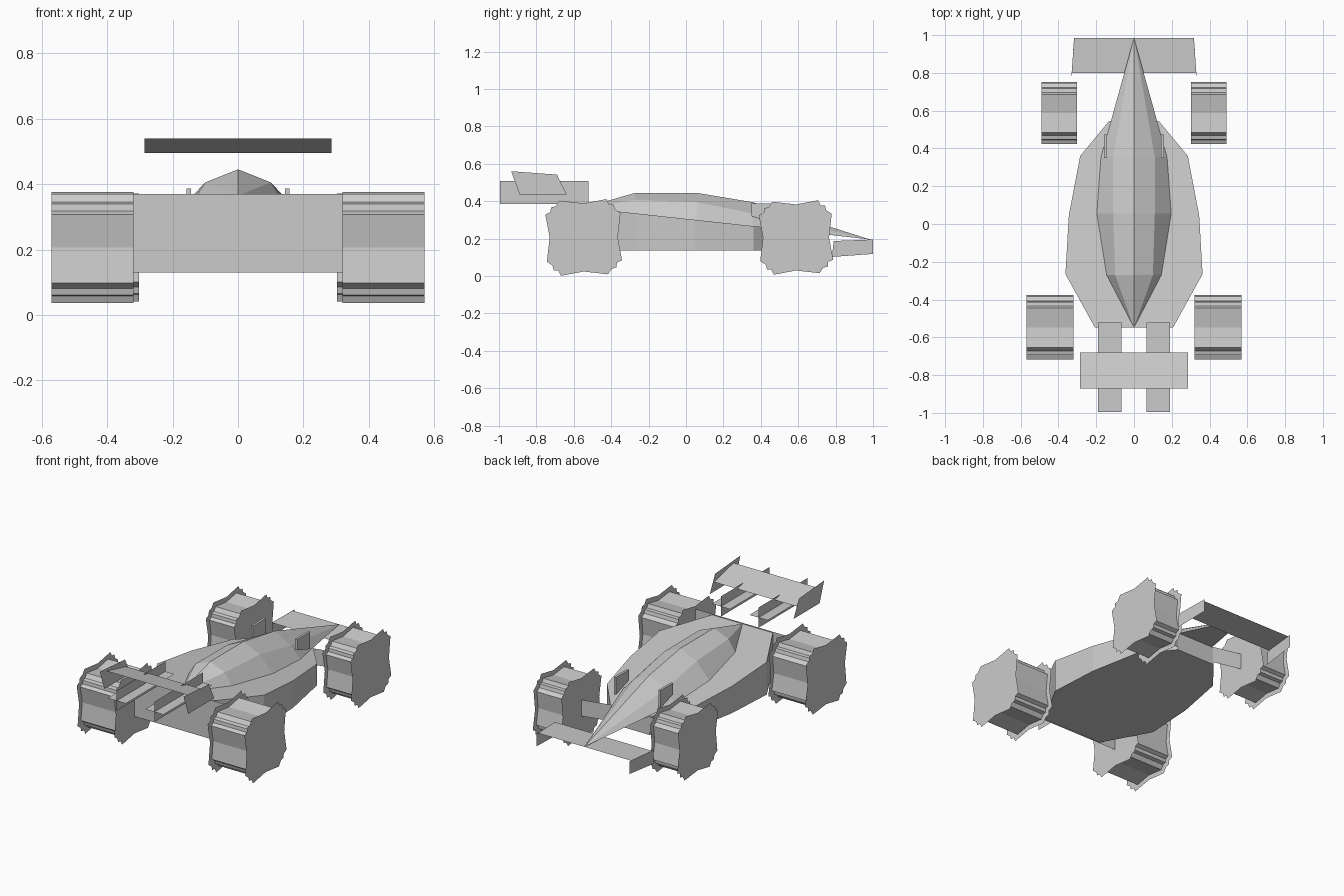
import bpy
import bmesh
from mathutils import Vector

cube = bpy.data.objects.get("Cube")
if cube:
    bpy.data.objects.remove(cube, do_unlink=True)

grey = bpy.data.materials.new("light grey")
grey.use_nodes = True
grey.diffuse_color = (0.6, 0.6, 0.6, 1)
bsdf = next(n for n in grey.node_tree.nodes if n.type == 'BSDF_PRINCIPLED')
bsdf.inputs["Base Color"].default_value = (0.6, 0.6, 0.6, 1)


def finish(bm, name, closed=True):
    if closed:
        bmesh.ops.recalc_face_normals(bm, faces=bm.faces)
    mesh = bpy.data.meshes.new(name)
    bm.to_mesh(mesh)
    bm.free()
    mesh.materials.append(grey)
    obj = bpy.data.objects.new(name, mesh)
    bpy.context.collection.objects.link(obj)
    return obj


def face(bm, points):
    return bm.faces.new([bm.verts.new(p) for p in points])


def sheet(name, *panels):
    """Thin flat panels, each given by its corner points."""
    bm = bmesh.new()
    for points in panels:
        face(bm, points)
    return finish(bm, name, closed=False)


def bridge(bm, a, b):
    n = len(a)
    for i in range(n):
        bm.faces.new((a[i], a[(i + 1) % n], b[(i + 1) % n], b[i]))


def deck_z(y):
    return 0.365 - 0.108 * (y + 0.55)


# Lower hull: vertical walls between a flat floor and a sloping deck
half = [(0.207, -0.548), (0.363, -0.265), (0.345, 0.045), (0.285, 0.36), (0.132, 0.545)]
plan = half + [(-x, y) for x, y in reversed(half)]
bm = bmesh.new()
floor = [bm.verts.new((x, y, 0.135)) for x, y in plan]
deck = [bm.verts.new((x, y, deck_z(y))) for x, y in plan]
bm.faces.new(floor)
bm.faces.new(deck)
bridge(bm, floor, deck)
finish(bm, "hull")

# Upper shell: faceted spine from tail to nose, lying on the deck
stations = [(-0.27, 0.145, 0.10, 0.405, 0.445),
            (0.055, 0.197, 0.11, 0.395, 0.445),
            (0.355, 0.175, 0.11, 0.335, 0.395)]
bm = bmesh.new()
tail = bm.verts.new((0, -0.548, deck_z(-0.548)))
nose = bm.verts.new((0, 0.985, 0.195))
rows = []
for y, wide, mid, mid_z, top in stations:
    section = [(-wide, deck_z(y)), (-mid, mid_z), (0, top), (mid, mid_z), (wide, deck_z(y))]
    rows.append([bm.verts.new((x, y, z)) for x, z in section])
for a, b in zip(rows, rows[1:]):
    bridge(bm, a, b)
for i in range(5):
    j = (i + 1) % 5
    bm.faces.new((tail, rows[0][i], rows[0][j]))
    bm.faces.new((nose, rows[-1][i], rows[-1][j]))
finish(bm, "upper_shell")

# Wheels: notched tread with larger notched discs at both ends
corner = [(0, 0.182), (0.122, 0.205), (0.135, 0.178), (0.16, 0.175), (0.167, 0.15), (0.197, 0.13)]
outline = []
for turn in range(4):
    for u, v in corner:
        for _ in range(turn):
            u, v = v, -u
        outline.append((u, v))


def wheel(name, x0, x1, y, size):
    def ring(x, scale):
        return [bm.verts.new((x, y + u * scale, 0.206 + v * scale)) for u, v in outline]
    bm = bmesh.new()
    bridge(bm, ring(x0, 0.83 * size), ring(x1, 0.83 * size))
    for x in (x0, x1):
        bm.faces.new(ring(x, size))
    finish(bm, name)


for side, s in (("left", 1), ("right", -1)):
    wheel("rear_wheel_" + side, s * 0.32, s * 0.57, -0.547, 1.0)
    wheel("front_wheel_" + side, s * 0.302, s * 0.491, 0.588, 0.97)

    # Front axle panel, swept slightly from hull to wheel
    sheet("front_axle_" + side, [(s * 0.13, 0.545, 0.15), (s * 0.302, 0.585, 0.15),
                                 (s * 0.302, 0.585, 0.25), (s * 0.13, 0.545, 0.25)])

    # Mirror plate beside the cockpit
    bm = bmesh.new()
    profile = [(0.35, 0.32), (0.475, 0.28), (0.475, 0.387), (0.35, 0.387)]
    inner, outer = ([bm.verts.new((s * x, y, z)) for y, z in profile] for x in (0.144, 0.158))
    bm.faces.new(inner)
    bm.faces.new(outer)
    bridge(bm, inner, outer)
    finish(bm, "mirror_" + side)

    # Cross-shaped wing support beam
    x, z, r, y0, y1 = s * 0.128, 0.447, 0.062, -0.995, -0.522
    sheet("wing_support_" + side,
          [(x - r, y0, z), (x + r, y0, z), (x + r, y1, z), (x - r, y1, z)],
          [(x, y0, z - r), (x, y1, z - r), (x, y1, z + r), (x, y0, z + r)])

    # Wing end plates
    sheet("rear_end_plate_" + side, [(s * 0.285, y, z) for y, z in
                                     ((-0.935, 0.56), (-0.69, 0.542), (-0.638, 0.437), (-0.89, 0.437))])
    sheet("front_end_plate_" + side, [(s * 0.317, 1.0, 0.195), (s * 0.33, 0.79, 0.187),
                                      (s * 0.33, 0.78, 0.102), (s * 0.317, 1.0, 0.118)])

# Rear axle panel
sheet("rear_axle", [(-0.32, -0.55, 0.13), (0.32, -0.55, 0.13),
                    (0.32, -0.55, 0.37), (-0.32, -0.55, 0.37)])

# Wings
sheet("rear_wing", [(-0.285, -0.87, 0.54), (0.285, -0.87, 0.54),
                    (0.285, -0.68, 0.495), (-0.285, -0.68, 0.495)])
sheet("front_wing", [(-0.33, 0.80, 0.187), (0.33, 0.80, 0.187),
                     (0.317, 0.985, 0.194), (-0.317, 0.985, 0.194)])
